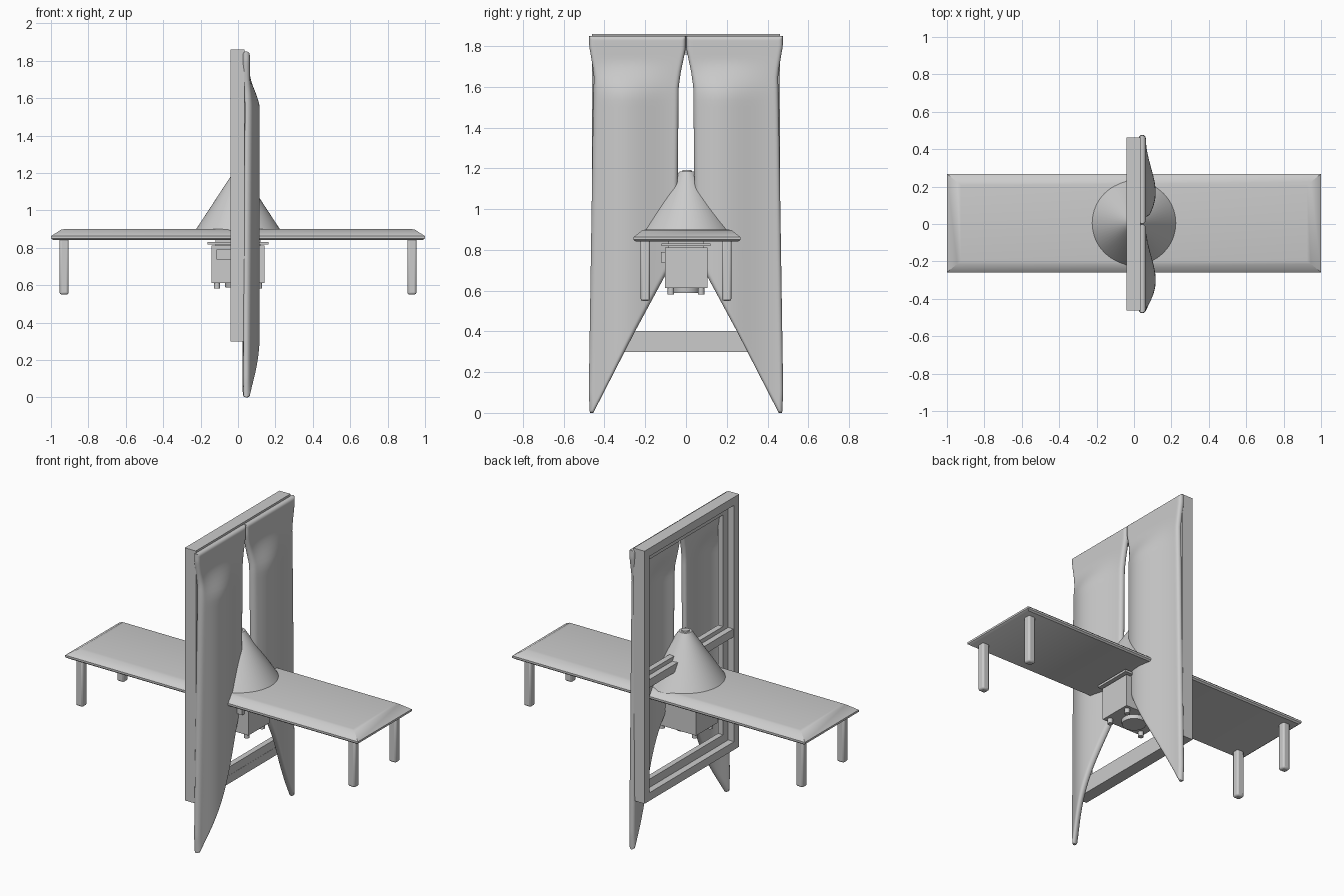
import bpy, bmesh
from math import pi, sin, cos, sqrt

if "Cube" in bpy.data.objects:
    bpy.data.objects.remove(bpy.data.objects["Cube"])


def finish(name, bm, bevel=0, segments=2, smooth=True):
    bmesh.ops.recalc_face_normals(bm, faces=bm.faces)
    me = bpy.data.meshes.new(name)
    bm.to_mesh(me)
    bm.free()
    ob = bpy.data.objects.new(name, me)
    bpy.context.collection.objects.link(ob)
    if bevel:
        m = ob.modifiers.new("bevel", 'BEVEL')
        m.width, m.segments = bevel, segments
    if smooth:
        bpy.ops.object.select_all(action='DESELECT')
        bpy.context.view_layer.objects.active = ob
        ob.select_set(True)
        bpy.ops.object.shade_smooth_by_angle(angle=0.6)
    return ob


def box(name, x0, x1, y0, y1, z0, z1, bevel=0):
    bm = bmesh.new()
    bmesh.ops.create_cube(bm, size=1)
    for v in bm.verts:
        v.co = ((x0 + x1) / 2 + v.co.x * (x1 - x0),
                (y0 + y1) / 2 + v.co.y * (y1 - y0),
                (z0 + z1) / 2 + v.co.z * (z1 - z0))
    return finish(name, bm, bevel, smooth=bevel > 0)


def cone(name, x, y, z0, z1, r0, r1, n=48):
    bm = bmesh.new()
    bmesh.ops.create_cone(bm, cap_ends=True, segments=n, radius1=r0, radius2=r1, depth=z1 - z0)
    bmesh.ops.translate(bm, verts=bm.verts, vec=(x, y, (z0 + z1) / 2))
    return finish(name, bm)


def ring(name, x0, x1, w, hw, z0, z1):
    # rectangular picture-frame ring standing in the yz plane
    bm = bmesh.new()
    rows = []
    for x, i in ((x0, 0), (x1, 0), (x1, w), (x0, w)):
        rows.append([bm.verts.new((x, y, z)) for y, z in
                     ((-hw + i, z0 + i), (hw - i, z0 + i), (hw - i, z1 - i), (-hw + i, z1 - i))])
    for a in range(4):
        for b in range(4):
            p, q, c = rows[a], rows[(a + 1) % 4], (b + 1) % 4
            bm.faces.new((p[b], p[c], q[c], q[b]))
    return finish(name, bm, smooth=False)


def interp(pts, z):
    for (a, p), (b, q) in zip(pts, pts[1:]):
        if z <= b:
            return p + (q - p) * (z - a) / (b - a)
    return pts[-1][1]


# Upright frame with inner lip and middle rail
ring("upright_frame", -0.04, 0.035, 0.05, 0.462, 0.30, 1.86)
ring("frame_lip", 0.0, 0.034, 0.10, 0.461, 0.301, 1.859)
box("middle_rail", 0.0, 0.034, -0.40, 0.40, 0.97, 1.07)
box("middle_rail_rib", -0.035, 0.01, -0.42, 0.42, 0.995, 1.045)

# Two wavy hanging panels: the same wave repeated, the outline mirrored
INNER = [(0, .455), (.4, .25), (.78, .045), (1.2, .04), (1.6, .036), (1.67, .026), (1.78, .003), (1.85, .001)]
OUTER = [(0, .472), (.1, .477), (1.4, .457), (1.65, .452), (1.7, .458), (1.8, .475), (1.85, .475)]
HALF, TOP, NS, NZ = 0.019, 1.85, 36, 70


def spread(n):
    return [0.5 - 0.5 * cos(pi * i / n) for i in range(n + 1)]


def panel(name, side):
    bm = bmesh.new()
    rows = []
    for tz in spread(NZ):
        z = TOP * tz
        a, b = interp(INNER, z), interp(OUTER, z)
        f = min(1, max(0, (1.74 - z) / 0.2))
        f = f * f * (3 - 2 * f)
        front, back = [], []
        for s in spread(NS):
            y = side * (a + (b - a) * s)
            u = min(1, max(0, (y + (0.47 if side < 0 else 0)) / 0.47))
            x = 0.044 + 0.053 * f * sin(pi * u ** 0.68) ** 2
            d = min(s * (b - a), (1 - s) * (b - a), TOP - z, z)
            t = HALF * sqrt(max(0, 1 - (1 - min(1, d / HALF)) ** 2))
            front.append(bm.verts.new((x + t, y, z)))
            back.append(bm.verts.new((x - t, y, z)))
        rows.append(front + back[::-1])
    n = len(rows[0])
    for p, q in zip(rows, rows[1:]):
        for i in range(n):
            j = (i + 1) % n
            bm.faces.new((p[i], p[j], q[j], q[i]))
    bmesh.ops.remove_doubles(bm, verts=bm.verts, dist=0.00005)
    return finish(name, bm)


panel("left_panel", -1)
panel("right_panel", 1)

# Long table top with sloped edges
bm = bmesh.new()
levels = []
for z, i in ((0.842, 0.012), (0.85, 0), (0.862, 0), (0.897, 0.055), (0.9, 0.075)):
    levels.append([bm.verts.new((sx * (1 - i), 0.005 + sy * (0.263 - i * 0.8), z))
                   for sx, sy in ((-1, -1), (1, -1), (1, 1), (-1, 1))])
for p, q in zip(levels, levels[1:]):
    for k in range(4):
        m = (k + 1) % 4
        bm.faces.new((p[k], p[m], q[m], q[k]))
bm.faces.new(levels[0])
bm.faces.new(levels[-1])
finish("table_top", bm)

# Table legs
for sx in (-1, 1):
    for sy in (-1, 1):
        x, y = sx * 0.93, sy * 0.2
        box("table_leg", x - .024, x + .024, y - .023, y + .023, 0.55, 0.85, bevel=0.01)

# Hood cone with a small opening collar
cone("hood_cone", 0, 0.005, 0.89, 1.185, 0.23, 0.037, 64)
cone("hood_collar", 0, 0.005, 1.17, 1.192, 0.027, 0.022, 24)

# Motor housing under the table
box("housing_flange", -0.163, 0.163, -0.12, 0.12, 0.818, 0.832)
box("housing_neck", -0.12, 0.12, -0.085, 0.085, 0.805, 0.845)
box("housing_body", -0.143, 0.143, -0.102, 0.105, 0.612, 0.812)
box("control_plate", -0.115, 0.115, -0.123, -0.10, 0.738, 0.79)
cone("housing_outlet", 0, 0, 0.588, 0.62, 0.068, 0.072, 32)
for sx in (-1, 1):
    for sy in (-1, 1):
        cone("housing_foot", sx * 0.112, sy * 0.074, 0.582, 0.62, 0.016, 0.016, 16)
